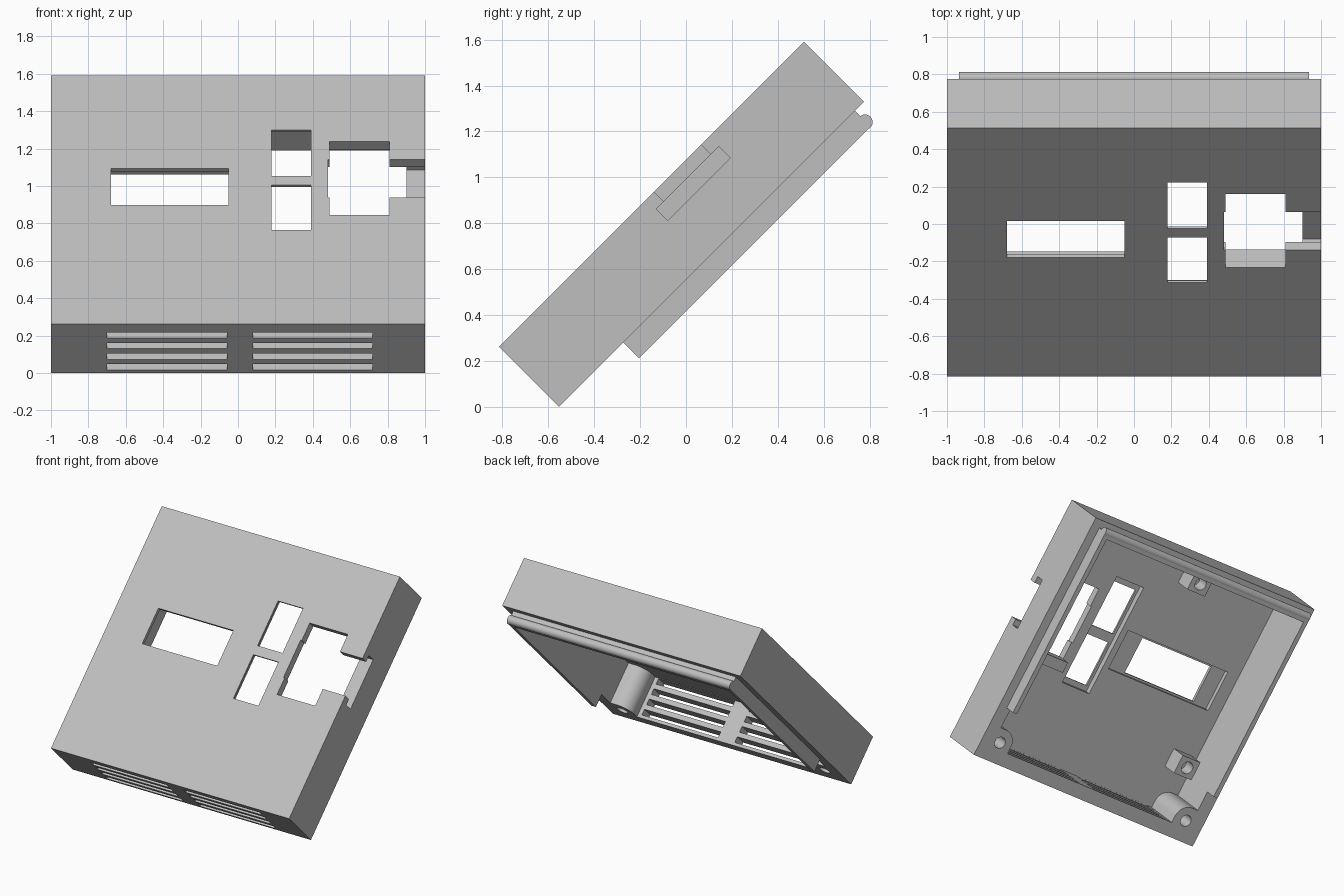
import bpy, bmesh, math
from mathutils import Matrix

cube = bpy.data.objects.get("Cube")
if cube:
    bpy.data.objects.remove(cube, do_unlink=True)

grey = bpy.data.materials.new("light grey plastic")
grey.use_nodes = True
COLOUR = (0.52, 0.52, 0.52, 1)
grey.diffuse_color = COLOUR
grey.node_tree.nodes["Principled BSDF"].inputs["Base Color"].default_value = COLOUR

# Parts are laid out flat (x across, v up the face, w depth behind it), then tilted 45 degrees
TILT = Matrix.Translation((0, -0.815, 0.262)) @ Matrix.Rotation(math.radians(45), 4, "X")


def prism(name, points, w0, w1):
    """Extrude an (x, v) outline from depth w0 to w1."""
    bm = bmesh.new()
    base = bm.faces.new([bm.verts.new((x, v, -w0)) for x, v in points])
    ext = bmesh.ops.extrude_face_region(bm, geom=[base])
    tops = [g for g in ext["geom"] if isinstance(g, bmesh.types.BMVert)]
    bmesh.ops.translate(bm, verts=tops, vec=(0, 0, w0 - w1))
    bmesh.ops.recalc_face_normals(bm, faces=bm.faces)
    mesh = bpy.data.meshes.new(name)
    bm.to_mesh(mesh)
    bm.free()
    mesh.transform(TILT)
    mesh.materials.append(grey)
    obj = bpy.data.objects.new(name, mesh)
    bpy.context.collection.objects.link(obj)
    return obj


def box(name, x0, x1, v0, v1, w0, w1):
    return prism(name, [(x0, v0), (x1, v0), (x1, v1), (x0, v1)], w0, w1)


def arc(cx, cy, r, a0, a1, n):
    return [(cx + r * math.cos(math.radians(a0 + (a1 - a0) * i / n)),
             cy + r * math.sin(math.radians(a0 + (a1 - a0) * i / n))) for i in range(n + 1)]


def hole(x, v, r, w0, w1):
    return prism("cutter", arc(x, v, r, 0, 345, 23), w0, w1)


def combine(target, tool, operation="DIFFERENCE"):
    mod = target.modifiers.new("combine", "BOOLEAN")
    mod.operation, mod.solver, mod.object = operation, "EXACT", tool
    bpy.context.view_layer.objects.active = target
    bpy.ops.object.modifier_apply(modifier=mod.name)
    bpy.data.objects.remove(tool, do_unlink=True)


def cut(target, *size):
    combine(target, box("cutter", *size))


# Shell: outer block plus the locating lip, hollowed from the back
FLOOR, DEPTH, HEIGHT = 0.06, 0.37, 1.88
shell = box("case_shell", -1, 1, 0, HEIGHT, 0, DEPTH)
combine(shell, box("lip", -0.935, 0.935, 0.396, 1.824, 0.3, 0.467), "UNION")
cut(shell, -0.9, 0.9, 0.1, 1.78, FLOOR, 0.6)

# Display window with its recess
cut(shell, -0.68, -0.05, 0.9, 1.175, -0.1, 0.2)
cut(shell, -0.8, 0.11, 0.885, 1.19, 0.025, 0.2)

# Pair of button windows sharing a thin recess
cut(shell, 0.18, 0.39, 0.71, 1.05, -0.1, 0.2)
cut(shell, 0.18, 0.39, 1.12, 1.467, -0.1, 0.2)
cut(shell, 0.16, 0.405, 0.67, 1.51, 0.015, 0.2)

# Connector opening and the stepped slot through the side wall
cut(shell, 0.49, 0.81, 0.825, 1.38, -0.1, 0.2)
cut(shell, 0.48, 1.1, 0.955, 1.245, -0.1, 0.1)
cut(shell, 0.88, 1.1, 0.909, 1.294, FLOOR, 0.131)

# Ventilation slots in the lower wall
for x0, x1 in ((-0.7, -0.06), (0.08, 0.72)):
    for i in range(4):
        w = 0.063 + 0.08 * i
        cut(shell, x0, x1, -0.1, 0.2, w, w + 0.044)

parts = [shell]

# Corner screw bosses
for side, label in ((1, "left"), (-1, "right")):
    outline = [(0.9, 0.1), (0.9, 0.25)] + arc(0.85, 0.15, 0.1, 90, 180, 10) + [(0.75, 0.1)]
    boss = prism(label + "_corner_boss", [(side * x, v) for x, v in outline], FLOOR, DEPTH)
    combine(boss, hole(side * 0.85, 0.15, 0.042, 0.12, 0.5))
    parts.append(boss)

# Small board posts
for label, x, v in (("upper", -0.16, 1.71), ("lower", -0.77, 0.475)):
    post = box(label + "_board_post", x - 0.08, x + 0.08, v - 0.07, v + 0.07, FLOOR, 0.2)
    combine(post, hole(x, v, 0.045, 0.1, 0.3))
    parts.append(post)

# Support rib below the connector opening
parts.append(box("connector_rib", 0.49, 0.81, 0.745, 0.825, FLOOR, 0.135))

# Snap bead along the top of the lip
bead = prism("snap_bead", arc(0, 0, 0.033, 0, 345, 23), -0.935, 0.935)
bead.data.transform(TILT @ Matrix.Translation((0, 1.82, -0.436))
                    @ Matrix.Rotation(math.radians(90), 4, "Y") @ TILT.inverted())
parts.append(bead)

bpy.ops.object.select_all(action="DESELECT")
for obj in parts:
    obj.select_set(True)
bpy.context.view_layer.objects.active = shell
bpy.ops.object.shade_smooth_by_angle(angle=math.radians(30))
